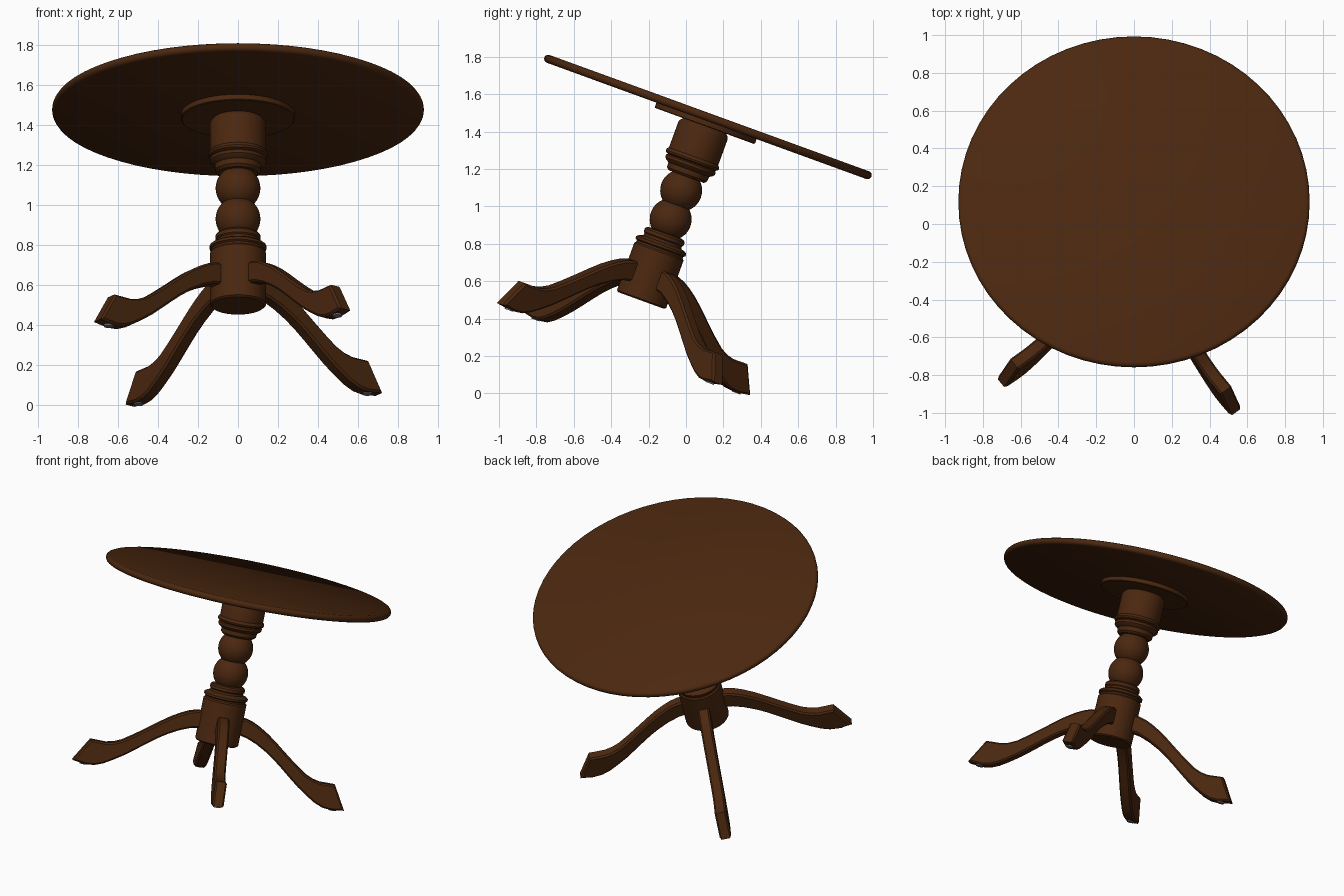
import bpy, bmesh, math
from mathutils import Matrix, Vector

if "Cube" in bpy.data.objects:
    bpy.data.objects.remove(bpy.data.objects["Cube"])

# Whole table leans back 20 degrees; parts are modelled upright from the column base
TILT = Matrix.Translation((0, -0.24, 0.497)) @ Matrix.Rotation(math.radians(-20), 4, 'X')


def material(name, rgb):
    m = bpy.data.materials.new(name)
    m.diffuse_color = (*rgb, 1)
    m.use_nodes = True
    m.node_tree.nodes["Principled BSDF"].inputs["Base Color"].default_value = m.diffuse_color
    return m


WOOD = material("dark_wood", (0.070, 0.0205, 0.0048))
PAD = material("grey_pad", (0.16, 0.19, 0.23))


def finish(name, bm, mat, local=Matrix.Identity(4)):
    bmesh.ops.recalc_face_normals(bm, faces=bm.faces[:])
    bm.transform(TILT @ local)
    me = bpy.data.meshes.new(name)
    bm.to_mesh(me)
    bm.free()
    me.materials.append(mat)
    ob = bpy.data.objects.new(name, me)
    bpy.context.collection.objects.link(ob)
    bpy.ops.object.select_all(action='DESELECT')
    ob.select_set(True)
    bpy.context.view_layer.objects.active = ob
    bpy.ops.object.shade_smooth_by_angle(angle=math.radians(35))
    return ob


def lathe(name, profile, segments=48, mat=WOOD, local=Matrix.Identity(4)):
    """Turn (radius, height) points around the column axis, with closed ends."""
    bm = bmesh.new()
    rings = []
    for r, h in profile:
        rings.append([bm.verts.new((r * math.cos(2 * math.pi * i / segments),
                                    r * math.sin(2 * math.pi * i / segments), h))
                      for i in range(segments)])
    for a, b in zip(rings, rings[1:]):
        for i in range(segments):
            j = (i + 1) % segments
            bm.faces.new((a[i], a[j], b[j], b[i]))
    bm.faces.new(rings[0][::-1])
    bm.faces.new(rings[-1])
    return finish(name, bm, mat, local)


# Round top with a soft rim, and the mounting plate below it
lathe("table_top", [(0.912, 1.022), (0.924, 1.028), (0.93, 1.038), (0.93, 1.050),
                    (0.924, 1.060), (0.912, 1.066)], 64)
lathe("mounting_plate", [(0.28, 0.993), (0.285, 0.997), (0.285, 1.023)])

# Turned column: upper collar, two balls, lower hub with rings
lathe("upper_collar", [(0.10, 0.705), (0.114, 0.718), (0.116, 0.745), (0.132, 0.755),
                       (0.141, 0.765), (0.141, 0.780), (0.134, 0.786), (0.147, 0.793),
                       (0.151, 0.803), (0.147, 0.814), (0.140, 0.820), (0.140, 0.970),
                       (0.135, 0.980), (0.120, 0.996)])
for name, h in (("lower_ball", 0.462), ("upper_ball", 0.626)):
    ball = bmesh.new()
    bmesh.ops.create_uvsphere(ball, u_segments=40, v_segments=24, radius=0.112)
    finish(name, ball, WOOD, Matrix.Translation((0, 0, h)))
lathe("lower_hub", [(0.130, 0.0), (0.140, 0.008), (0.140, 0.278), (0.132, 0.286),
                    (0.132, 0.296), (0.142, 0.303), (0.142, 0.316), (0.130, 0.325),
                    (0.108, 0.332), (0.106, 0.345), (0.113, 0.352), (0.113, 0.370),
                    (0.105, 0.380), (0.085, 0.385)])

# Leg side profile (distance from axis, height): upper edge out, lower edge back
UPPER = [(0.10, 0.190), (0.16, 0.187), (0.21, 0.172), (0.26, 0.148), (0.32, 0.112),
         (0.38, 0.069), (0.45, 0.015), (0.53, -0.045), (0.60, -0.093), (0.65, -0.115),
         (0.70, -0.126), (0.80, -0.125)]
LOWER = [(0.888, -0.276), (0.80, -0.287), (0.745, -0.282), (0.69, -0.260), (0.63, -0.224),
         (0.567, -0.182), (0.50, -0.130), (0.44, -0.082), (0.38, -0.036), (0.32, 0.004),
         (0.25, 0.042), (0.18, 0.070), (0.10, 0.085)]
HALF = 0.037


def leg(name, local):
    bm = bmesh.new()
    face = bm.faces.new([bm.verts.new((r, -HALF, h)) for r, h in UPPER + LOWER])
    out = bmesh.ops.extrude_face_region(bm, geom=[face])
    moved = [g for g in out['geom'] if isinstance(g, bmesh.types.BMVert)]
    bmesh.ops.translate(bm, verts=moved, vec=Vector((0, 2 * HALF, 0)))
    bmesh.ops.recalc_face_normals(bm, faces=bm.faces[:])
    # Chamfer the long edges around both flat sides
    edges = [e for e in bm.edges if abs(e.verts[0].co.y - e.verts[1].co.y) < 1e-5]
    bmesh.ops.bevel(bm, geom=edges, offset=0.010, segments=1, affect='EDGES')
    bmesh.ops.triangulate(bm, faces=[f for f in bm.faces if len(f.verts) > 4])
    finish(name, bm, WOOD, local)


# Four legs at right angles, each with a small glide pad under the foot
for k, side in enumerate(("back_right", "back_left", "front_left", "front_right")):
    spin = Matrix.Rotation(math.radians(37.5 + 90 * k), 4, 'Z')
    leg(side + "_leg", spin)
    lathe(side + "_foot_pad", [(0.024, -0.291), (0.024, -0.275)], 16, PAD,
          spin @ Matrix.Translation((0.815, 0, 0)))
